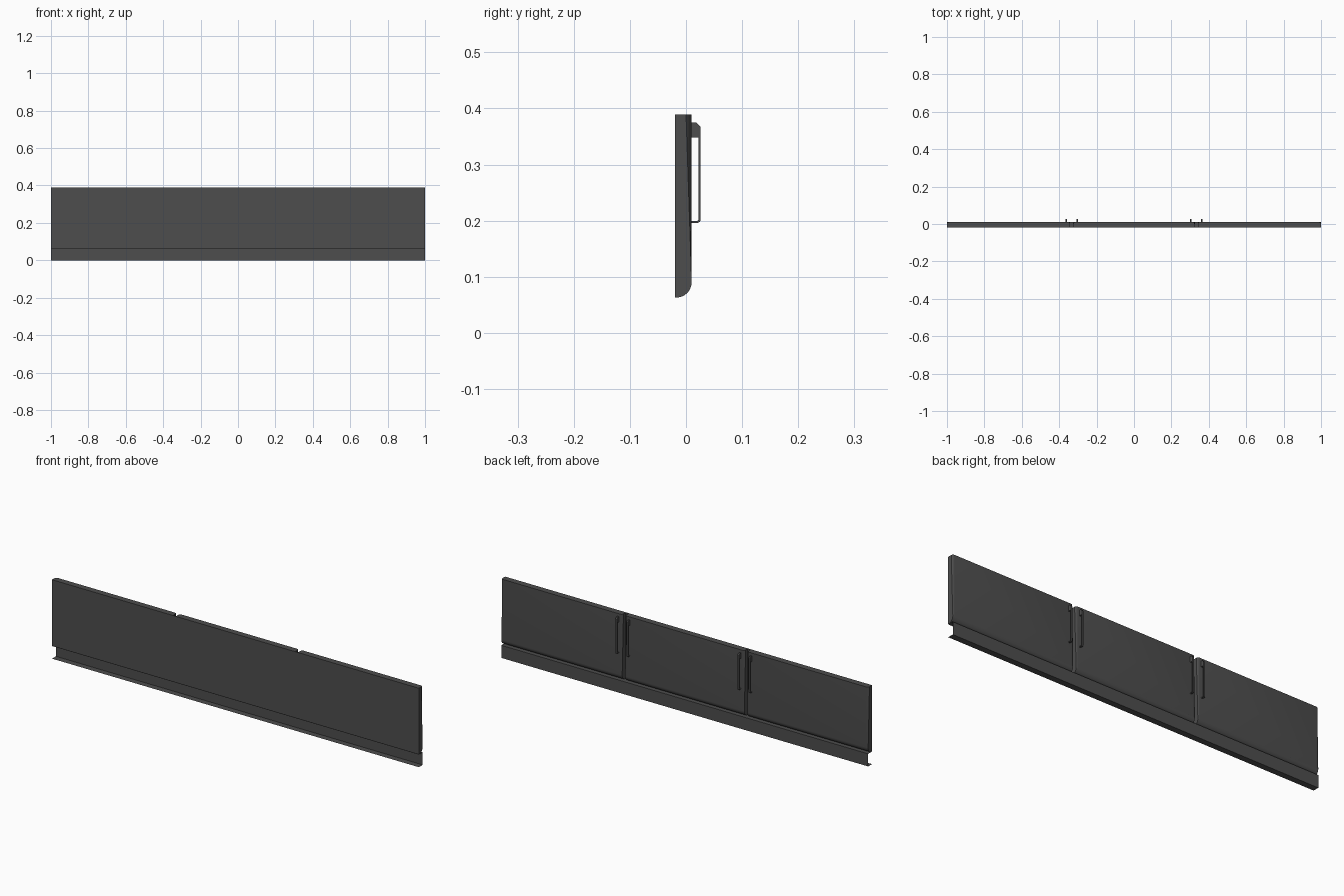
import bpy, bmesh, math

if "Cube" in bpy.data.objects:
    bpy.data.objects.remove(bpy.data.objects["Cube"])

FRONT, BACK = -0.02, 0.01
BOTTOM, TOP = 0.063, 0.389
SEAMS = (-0.333, 0.333)
GAP = 0.008
RADIUS = 0.027

DARK = bpy.data.materials.new("dark_grey")
DARK.diffuse_color = (0.075, 0.075, 0.075, 1)
DARK.use_nodes = True
DARK.node_tree.nodes["Principled BSDF"].inputs["Base Color"].default_value = DARK.diffuse_color


def finish(name, bm, smooth=False):
    bmesh.ops.recalc_face_normals(bm, faces=bm.faces[:])
    me = bpy.data.meshes.new(name)
    bm.to_mesh(me)
    bm.free()
    me.materials.append(DARK)
    ob = bpy.data.objects.new(name, me)
    bpy.context.collection.objects.link(ob)
    if smooth:
        bpy.context.view_layer.objects.active = ob
        ob.select_set(True)
        bpy.ops.object.shade_smooth_by_angle(angle=math.radians(35))
        ob.select_set(False)
    return ob


def extrude_x(name, pts, x0, x1, closed=True, smooth=False, end_bevel=0):
    """Extrude a (y, z) profile along x; an open profile gives a thin sheet."""
    bm = bmesh.new()
    a = [bm.verts.new((x0, y, z)) for y, z in pts]
    b = [bm.verts.new((x1, y, z)) for y, z in pts]
    n = len(pts)
    for i in range(n if closed else n - 1):
        j = (i + 1) % n
        bm.faces.new((a[i], a[j], b[j], b[i]))
    if closed:
        bm.faces.new(a)
        bm.faces.new(b)
    if end_bevel:
        # soften the upright back edges at both ends
        geom = [e for e in bm.edges
                if abs(e.verts[0].co.x - e.verts[1].co.x) < 1e-6
                and all(v.co.y > BACK - 1e-5 for v in e.verts)]
        bmesh.ops.bevel(bm, geom=geom, offset=end_bevel, segments=3,
                        profile=0.5, affect='EDGES')
    return finish(name, bm, smooth)


# Three doors, rounded along the lower back edge
profile = [(FRONT, TOP), (FRONT, BOTTOM)]
for k in range(9):
    t = math.radians(90 * k / 8)
    profile.append((BACK - RADIUS + RADIUS * math.sin(t),
                    BOTTOM + RADIUS - RADIUS * math.cos(t)))
profile.append((BACK, TOP))
edges = [-1.0, SEAMS[0] - GAP, SEAMS[0] + GAP, SEAMS[1] - GAP, SEAMS[1] + GAP, 1.0]
for i, name in enumerate(("door_left", "door_middle", "door_right")):
    extrude_x(name, profile, edges[2 * i], edges[2 * i + 1],
              smooth=True, end_bevel=0.01)

# Thin backing closing the seams on the front
backing = [(FRONT, BOTTOM), (FRONT, TOP), (FRONT + 0.004, TOP), (FRONT + 0.004, BOTTOM)]
for s in SEAMS:
    extrude_x("seam_backing", backing, s - GAP, s + GAP)

# Kick plate: open sheet, set to the back, with a flange at top and bottom
extrude_x("kick_plate", [(FRONT, BOTTOM - 0.001), (BACK, BOTTOM - 0.001),
                         (BACK, 0), (FRONT, 0)], -1, 1, closed=False)

# Pull handles: slim bar with a rounded lower return and a chamfered top bracket
outer = [(BACK, 0.196), (0.021, 0.196), (0.0245, 0.1975), (0.026, 0.201), (0.026, 0.36)]
inner = [(0.0225, 0.36), (0.0225, 0.202), (0.0205, 0.1995), (BACK, 0.1995)]
bracket = [(BACK, 0.348), (0.026, 0.348), (0.026, 0.367), (0.018, 0.375), (BACK, 0.375)]
for s in SEAMS:
    for side in (-1, 1):
        x = s + side * 0.03
        extrude_x("handle_bar", outer + inner, x - 0.004, x + 0.004)
        extrude_x("handle_bracket", bracket, x - 0.004, x + 0.004)
